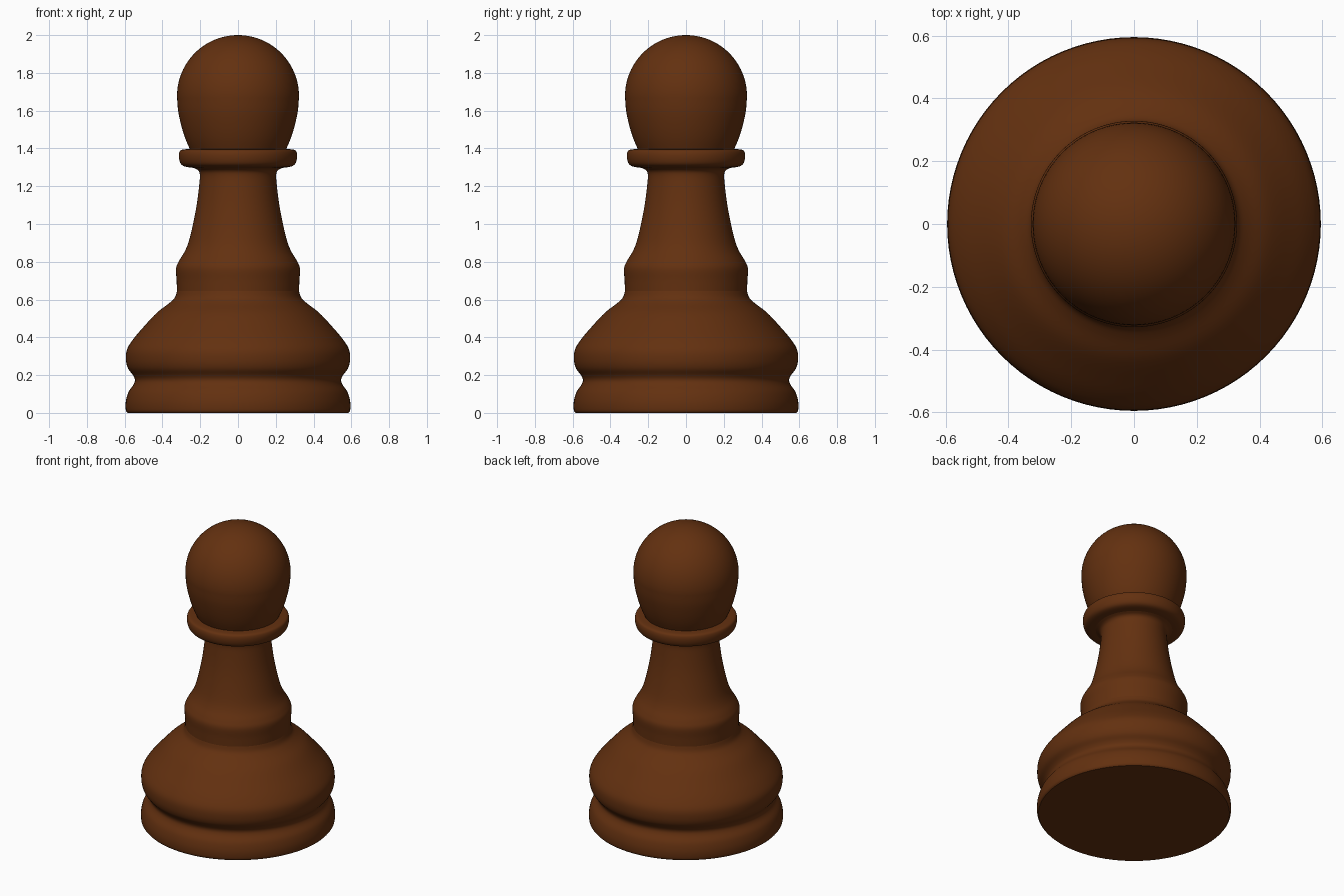
import bpy
import bmesh
import math
from mathutils import Vector

if "Cube" in bpy.data.objects:
    bpy.data.objects.remove(bpy.data.objects["Cube"], do_unlink=True)

SIDES = 96

wood = bpy.data.materials.new("dark_brown_wood")
wood.use_nodes = True
COLOUR = (0.125, 0.03, 0.005, 1)
wood.diffuse_color = COLOUR
wood.node_tree.nodes["Principled BSDF"].inputs["Base Color"].default_value = COLOUR


def smooth_profile(points, steps=5):
    """Run a Catmull-Rom curve through (radius, height) points."""
    pts = [Vector(p) for p in points]
    pts = [pts[0]] + pts + [pts[-1]]
    out = []
    for a, b, c, d in zip(pts, pts[1:], pts[2:], pts[3:]):
        for i in range(steps):
            t = i / steps
            out.append(0.5 * (2 * b + (c - a) * t
                              + (2 * a - 5 * b + 4 * c - d) * t ** 2
                              + (3 * b - a - 3 * c + d) * t ** 3))
    return out + [pts[-1]]


def lathe(name, profile):
    """Turn a profile around the z axis; a point on the axis closes the end."""
    bm = bmesh.new()
    verts = [bm.verts.new((r, 0, z)) for r, z in profile]
    edges = [bm.edges.new(pair) for pair in zip(verts, verts[1:])]
    bmesh.ops.spin(bm, geom=verts + edges, cent=(0, 0, 0), axis=(0, 0, 1),
                   angle=math.tau, steps=SIDES, use_merge=False)
    bmesh.ops.remove_doubles(bm, verts=bm.verts, dist=0.0005)
    bmesh.ops.recalc_face_normals(bm, faces=bm.faces)
    mesh = bpy.data.meshes.new(name)
    bm.to_mesh(mesh)
    bm.free()
    mesh.materials.append(wood)
    obj = bpy.data.objects.new(name, mesh)
    bpy.context.collection.objects.link(obj)
    bpy.ops.object.select_all(action="DESELECT")
    obj.select_set(True)
    bpy.context.view_layer.objects.active = obj
    bpy.ops.object.shade_smooth_by_angle(angle=math.radians(40))


# Foot, waisted groove and rounded belly, with a flat underside
base = smooth_profile([
    (0.585, 0), (0.594, 0.015), (0.594, 0.06), (0.58, 0.11), (0.553, 0.15),
    (0.546, 0.175), (0.556, 0.2), (0.582, 0.235), (0.593, 0.28),
    (0.588, 0.335), (0.555, 0.39), (0.5, 0.455), (0.43, 0.53),
    (0.365, 0.58), (0.335, 0.61), (0.323, 0.645)])
lathe("base", [(0, 0)] + base + [(0, 0.645)])

# Shoulder ring and tapering stem
stem = smooth_profile([
    (0.323, 0.645), (0.325, 0.7), (0.328, 0.765), (0.312, 0.805),
    (0.282, 0.855), (0.26, 0.91), (0.238, 1), (0.219, 1.1), (0.206, 1.2),
    (0.202, 1.26), (0.212, 1.285), (0.235, 1.297)])
lathe("stem", [(0, 0.645)] + stem + [(0, 1.297)])

# Rounded collar
collar = smooth_profile([
    (0.235, 1.297), (0.28, 1.304), (0.302, 1.318), (0.312, 1.345),
    (0.312, 1.375), (0.3, 1.392), (0.26, 1.397)])
lathe("collar", [(0, 1.297)] + collar + [(0, 1.397)])

# Head: tapered neck running into a round dome
RADIUS, CENTRE = 0.323, 1.677
neck = smooth_profile([(0.252, 1.39), (0.278, 1.45), (0.3, 1.52),
                       (0.317, 1.6), (RADIUS, CENTRE)])
dome = [(RADIUS * math.cos(a), CENTRE + RADIUS * math.sin(a))
        for a in (math.pi / 2 * i / 24 for i in range(1, 25))]
lathe("head", [(0, 1.39)] + neck + dome)
